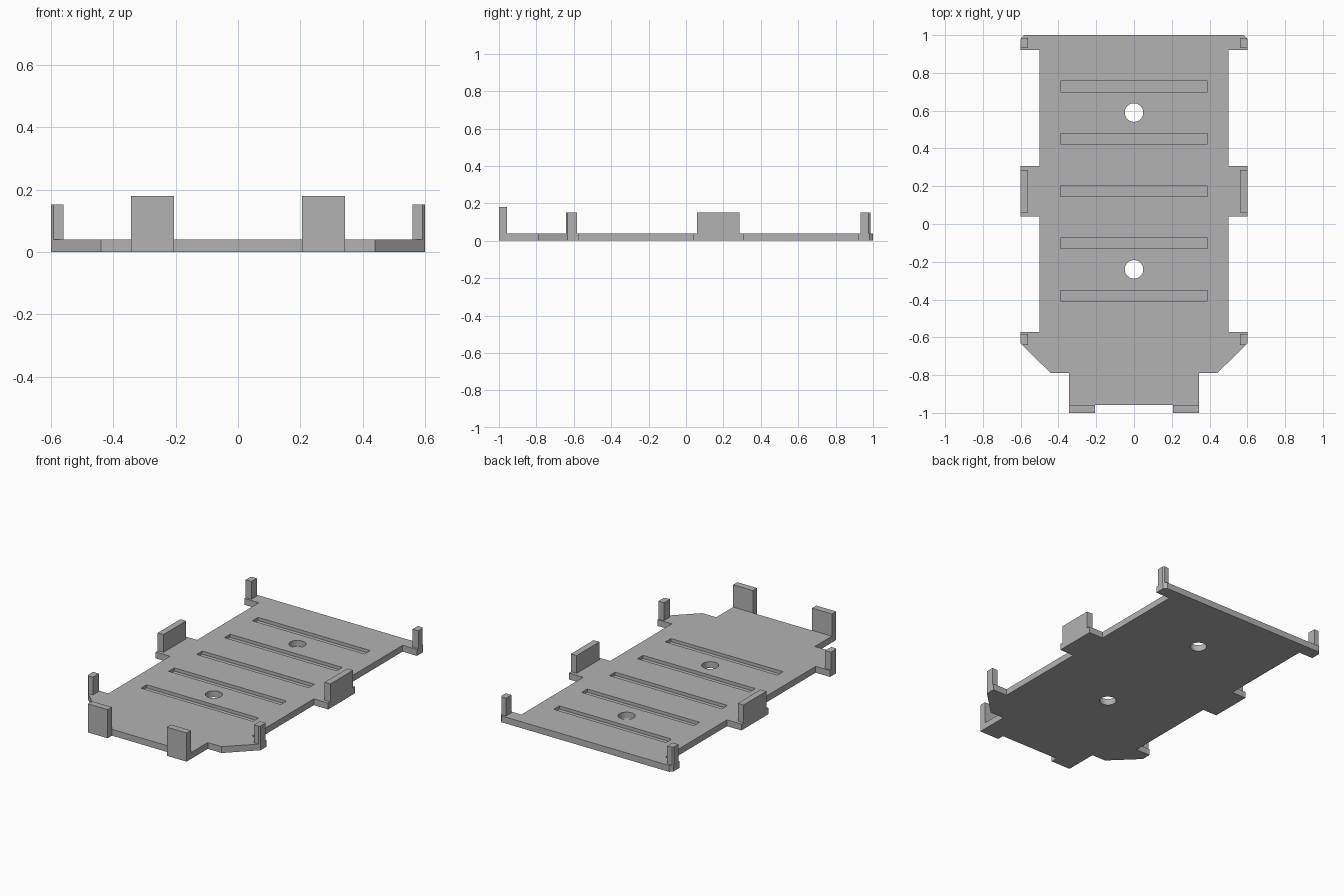
import bpy
import bmesh

if "Cube" in bpy.data.objects:
    bpy.data.objects.remove(bpy.data.objects["Cube"], do_unlink=True)

# One flat grey for everything
grey = bpy.data.materials.new("plain grey")
grey.use_nodes = True
colour = (0.45, 0.45, 0.45, 1)
grey.diffuse_color = colour
grey.node_tree.nodes["Principled BSDF"].inputs["Base Color"].default_value = colour

THICK = 0.04


def prism(name, outline, z0, z1):
    """Extrude a flat outline from z0 up to z1."""
    bm = bmesh.new()
    base = bm.faces.new([bm.verts.new((x, y, z0)) for x, y in outline])
    ext = bmesh.ops.extrude_face_region(bm, geom=[base])
    top = [v for v in ext["geom"] if isinstance(v, bmesh.types.BMVert)]
    bmesh.ops.translate(bm, verts=top, vec=(0, 0, z1 - z0))
    bmesh.ops.recalc_face_normals(bm, faces=bm.faces)
    mesh = bpy.data.meshes.new(name)
    bm.to_mesh(mesh)
    bm.free()
    mesh.materials.append(grey)
    obj = bpy.data.objects.new(name, mesh)
    bpy.context.collection.objects.link(obj)
    return obj


def rect(x0, x1, y0, y1):
    return [(x0, y0), (x1, y0), (x1, y1), (x0, y1)]


def cut(target, cutter):
    """Subtract a cutter, apply, and discard it."""
    cutter.hide_render = True
    mod = target.modifiers.new("cut", 'BOOLEAN')
    mod.operation = 'DIFFERENCE'
    mod.solver = 'EXACT'
    mod.object = cutter
    bpy.context.view_layer.objects.active = target
    bpy.ops.object.modifier_apply(modifier=mod.name)
    bpy.data.objects.remove(cutter, do_unlink=True)


# Base plate: half outline from back to front, mirrored
half = [(0.583, 1.0), (0.6, 0.98), (0.6, 0.92), (0.5, 0.92),
        (0.5, 0.307), (0.6, 0.307), (0.6, 0.039), (0.5, 0.039),
        (0.5, -0.573), (0.6, -0.573), (0.6, -0.633), (0.44, -0.79),
        (0.343, -0.79), (0.343, -1.0), (0.206, -1.0), (0.206, -0.957)]
plate = prism("base_plate", half + [(-x, y) for x, y in reversed(half)], 0, THICK)

# Shallow cross slots in the top face
for i in range(5):
    y = 0.728 - i * 0.277
    cut(plate, prism("slot_cutter", rect(-0.39, 0.39, y - 0.028, y + 0.028), THICK / 2, 0.1))

# Round through holes
for y in (0.59, -0.24):
    bpy.ops.mesh.primitive_cylinder_add(vertices=48, radius=0.049, depth=0.3,
                                        location=(0, y, 0))
    hole = bpy.context.object
    hole.data.materials.append(grey)
    cut(plate, hole)

bpy.ops.object.select_all(action='DESELECT')
plate.select_set(True)
bpy.context.view_layer.objects.active = plate
bpy.ops.object.shade_smooth_by_angle()

# Upright tabs and posts, one of each per side
uprights = {
    "front_tab": (rect(0.206, 0.343, -1.0, -0.958), 0.18),
    "side_tab": (rect(0.56, 0.6, 0.06, 0.285), 0.152),
    "back_post": ([(0.56, 0.933), (0.6, 0.933), (0.6, 0.977),
                   (0.592, 0.986), (0.56, 0.986)], 0.152),
    "front_post": ([(0.56, -0.582), (0.6, -0.582), (0.6, -0.633),
                    (0.592, -0.641), (0.56, -0.641)], 0.152),
}
for name, (outline, height) in uprights.items():
    for side, s in (("left", 1), ("right", -1)):
        prism(f"{name}_{side}", [(s * x, y) for x, y in outline], THICK, height)
